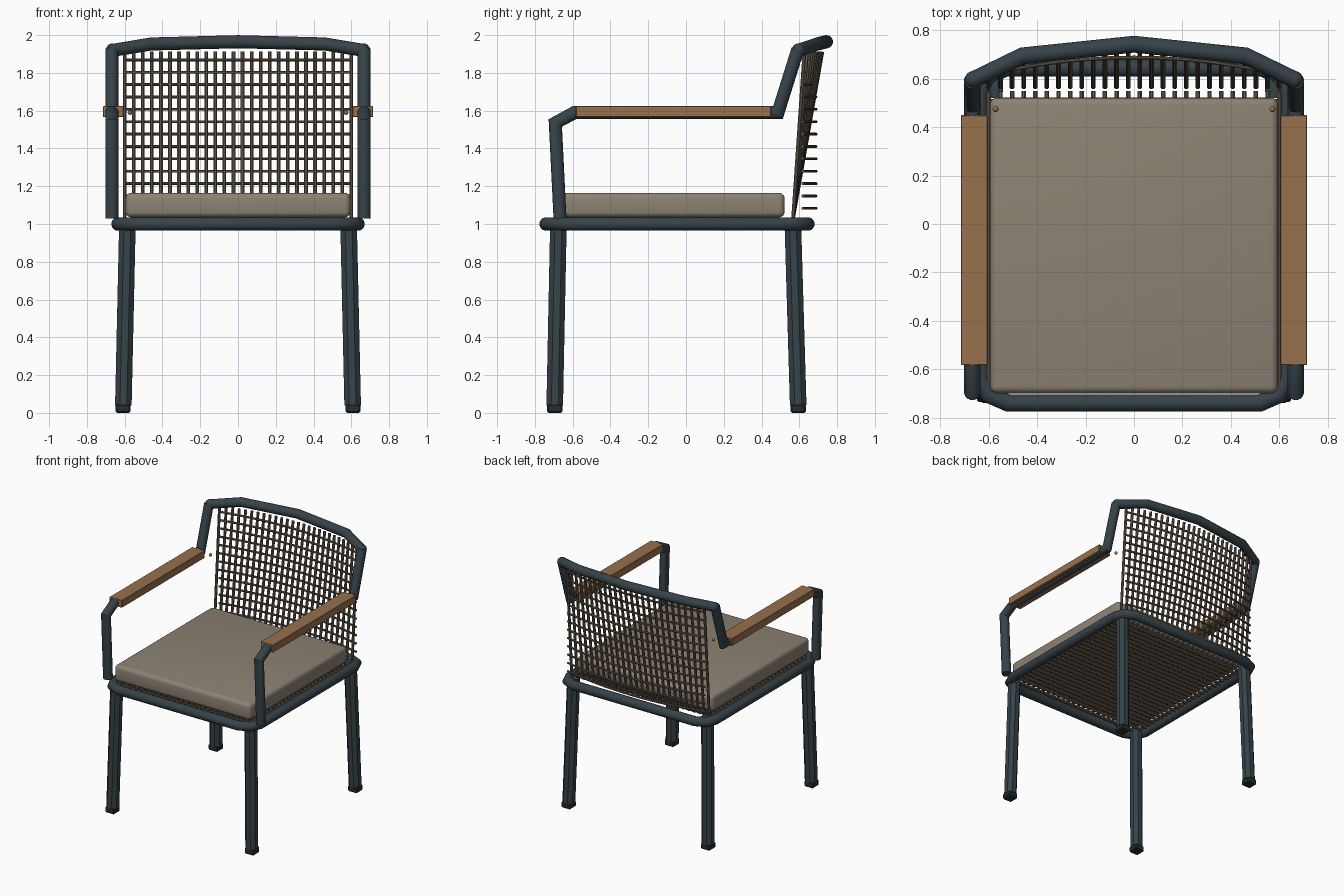
import bpy, bmesh, math
from mathutils import Vector

if "Cube" in bpy.data.objects:
    bpy.data.objects.remove(bpy.data.objects["Cube"])


def material(name, rgb):
    m = bpy.data.materials.new(name)
    m.diffuse_color = (*rgb, 1)
    m.use_nodes = True
    m.node_tree.nodes["Principled BSDF"].inputs["Base Color"].default_value = m.diffuse_color
    return m


FRAME = material("slate metal", (0.037, 0.055, 0.066))
FOOT = material("dark rubber", (0.018, 0.026, 0.030))
WOOD = material("warm wood", (0.31, 0.165, 0.075))
FABRIC = material("taupe fabric", (0.265, 0.225, 0.175))
CORD = material("brown cord", (0.15, 0.115, 0.08))


def finish(name, bm, mat, smooth=True):
    bmesh.ops.recalc_face_normals(bm, faces=bm.faces)
    me = bpy.data.meshes.new(name)
    bm.to_mesh(me)
    bm.free()
    me.materials.append(mat)
    ob = bpy.data.objects.new(name, me)
    bpy.context.collection.objects.link(ob)
    if smooth:
        bpy.ops.object.select_all(action='DESELECT')
        bpy.context.view_layer.objects.active = ob
        ob.select_set(True)
        bpy.ops.object.shade_smooth_by_angle(angle=math.radians(40))
    return ob


def tubes(name, paths, r, sides, mat, closed=False, smooth=True):
    """Sweep a round section along polylines with mitred corners."""
    bm = bmesh.new()
    for path in paths:
        p = [Vector(q) for q in path]
        n = len(p)
        d = [(p[(i + 1) % n] - p[i]).normalized() for i in range(n if closed else n - 1)]
        ref = Vector((0, 1, 0)) if abs(d[0].y) < 0.8 else Vector((0, 0, 1))
        u = d[0].cross(ref).normalized()
        w = d[0].cross(u)
        ang = [2 * math.pi * (k + 0.5) / sides for k in range(sides)]
        ring = [p[0] + (u * math.cos(a) + w * math.sin(a)) * r for a in ang]
        rings = []
        for i in range(n):
            before = d[i - 1] if (i > 0 or closed) else d[0]
            after = d[i] if i < len(d) else d[-1]
            nrm = (before + after).normalized()
            along = d[i - 1] if i > 0 else d[0]
            ring = [v + along * ((p[i] - v).dot(nrm) / along.dot(nrm)) for v in ring]
            rings.append([bm.verts.new(v) for v in ring])
        for i in range(n if closed else n - 1):
            a, b = rings[i], rings[(i + 1) % n]
            for k in range(sides):
                j = (k + 1) % sides
                bm.faces.new((a[k], a[j], b[j], b[k]))
        if not closed:
            bm.faces.new(rings[0])
            bm.faces.new(rings[-1])
    return finish(name, bm, mat, smooth)


def box(name, lo, hi, mat, bevel=0, segments=1):
    bm = bmesh.new()
    bmesh.ops.create_cube(bm, size=1)
    for v in bm.verts:
        v.co = [(a + b) / 2 + c * (b - a) for a, b, c in zip(lo, hi, v.co)]
    if bevel:
        bmesh.ops.bevel(bm, geom=bm.edges[:], offset=bevel, segments=segments,
                        profile=0.5, affect='EDGES')
    return finish(name, bm, mat, segments > 1)


def ball(name, centre, r, mat):
    bm = bmesh.new()
    bmesh.ops.create_uvsphere(bm, u_segments=16, v_segments=10, radius=r)
    bmesh.ops.translate(bm, verts=bm.verts, vec=centre)
    return finish(name, bm, mat)


# Seat frame ring with clipped corners
half = [(0.52, -0.74), (0.60, -0.705), (0.635, -0.63),
        (0.635, 0.54), (0.605, 0.61), (0.53, 0.645)]
loop = half + [(-x, y) for x, y in reversed(half)]
tubes("seat_frame", [[(x, y, 1.0) for x, y in loop]], 0.036, 16, FRAME, closed=True)

# Left and right parts
for s, side in ((-1, "left"), (1, "right")):
    # Legs and feet
    for end, yt, yb in (("front", -0.675, -0.695), ("back", 0.565, 0.594)):
        tubes(f"{end}_{side}_leg", [[(s * 0.585, yt, 1.02), (s * 0.607, yb, 0.04)]],
              0.0475, 8, FRAME, smooth=False)
        box(f"{end}_{side}_foot", (s * 0.609 - 0.04, yb - 0.04, 0),
            (s * 0.609 + 0.04, yb + 0.04, 0.046), FOOT, 0.008)
    # Bent arm tube: front post, rail and back post
    x = s * 0.668
    tubes(f"{side}_arm_tube", [[(x, -0.667, 1.03), (x, -0.692, 1.535), (x, -0.59, 1.59),
                               (x, 0.487, 1.59), (x, 0.592, 1.925)]], 0.035, 16, FRAME)
    ball(f"{side}_rail_joint", (s * 0.663, 0.597, 1.92), 0.036, FRAME)
    # Wooden armrest and its small peg
    box(f"{side}_armrest", (s * 0.66 - 0.055, -0.583, 1.566),
        (s * 0.66 + 0.055, 0.45, 1.6245), WOOD, 0.003)
    ball(f"{side}_peg", (s * 0.572, 0.475, 1.59), 0.012, WOOD)

# Top back rail
rail = [(0.672, 0.592, 1.918), (0.46, 0.695, 1.953), (0, 0.743, 1.965)]
tubes("top_rail", [rail + [(-x, y, z) for x, y, z in rail[-2::-1]]], 0.035, 16, FRAME)

# Seat cushion
box("seat_cushion", (-0.595, -0.70, 1.035), (0.595, 0.522, 1.165), FABRIC, 0.03, 4)

# Cords under the cushion
tubes("seat_cross_cords", [[(-0.6, -0.67 + i * 0.047, 1.005), (0.6, -0.67 + i * 0.047, 1.005)]
                           for i in range(26)], 0.012, 8, CORD)
xs = [-0.6 + i * 0.048 for i in range(26)]
tubes("seat_long_cords", [[(x, -0.70, 1.02), (x, 0.55, 1.02)] for x in xs], 0.010, 8, CORD)

# Back weave: upright cords fan out to follow the curved top rail
tubes("back_upright_cords", [[(x, 0.567, 1.03), (x, 0.722 - 0.095 * (x / 0.6) ** 2, 1.912)]
                             for x in xs], 0.0105, 8, CORD)
# Back weave: level curved cords
tubes("back_level_cords", [[(x, 0.688 - 0.07 * (x / 0.6) ** 2, 1.083 + i * 0.0655)
                            for x in [-0.6 + k * 0.1 for k in range(13)]]
                           for i in range(13)], 0.008, 8, CORD)
